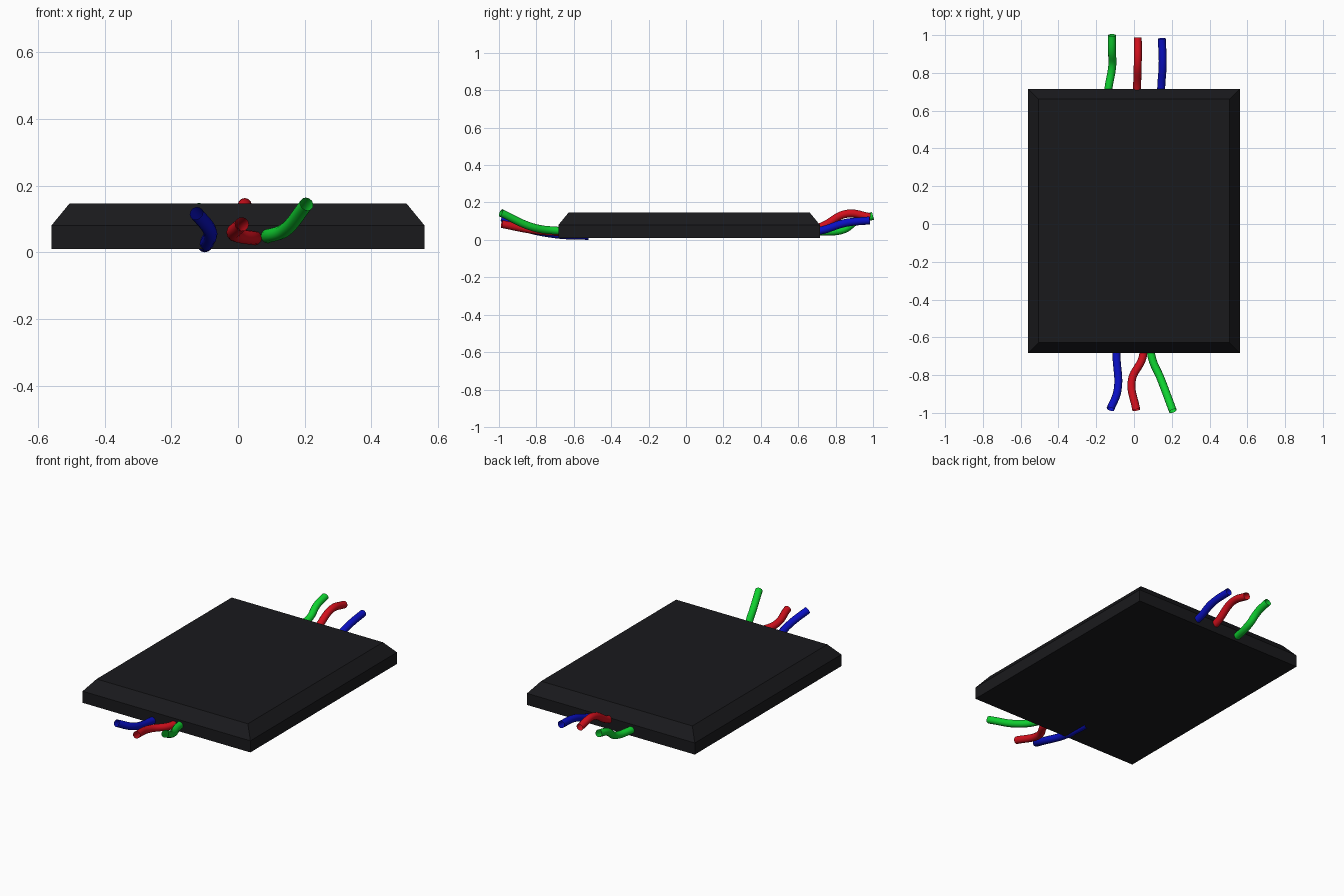
import bpy, bmesh

if "Cube" in bpy.data.objects:
    bpy.data.objects.remove(bpy.data.objects["Cube"])


def material(name, color):
    m = bpy.data.materials.new(name)
    m.diffuse_color = (*color, 1)
    m.use_nodes = True
    m.node_tree.nodes["Principled BSDF"].inputs["Base Color"].default_value = m.diffuse_color
    return m


black = material("black", (0.01, 0.01, 0.012))
red = material("red", (0.65, 0.005, 0.012))
green = material("green", (0.005, 0.65, 0.03))
blue = material("blue", (0.003, 0.005, 0.55))

# Flat case with a sloped rim around the top
bm = bmesh.new()
rings = []
for z, inset in ((0.01, 0), (0.08, 0), (0.147, 0.055)):
    x, y0, y1 = 0.56 - inset, -0.682 + inset, 0.716 - inset
    rings.append([bm.verts.new(p) for p in ((-x, y0, z), (x, y0, z), (x, y1, z), (-x, y1, z))])
bm.faces.new(rings[0][::-1])
bm.faces.new(rings[-1])
for a, b in zip(rings, rings[1:]):
    for i in range(4):
        j = (i + 1) % 4
        bm.faces.new((a[i], a[j], b[j], b[i]))
mesh = bpy.data.meshes.new("case")
bm.to_mesh(mesh)
bm.free()
case = bpy.data.objects.new("case", mesh)
case.data.materials.append(black)
bpy.context.collection.objects.link(case)


def wire(name, mat, points):
    cu = bpy.data.curves.new(name, 'CURVE')
    cu.dimensions = '3D'
    cu.bevel_depth = 0.021
    cu.bevel_resolution = 4
    sp = cu.splines.new('BEZIER')
    sp.resolution_u = 10
    sp.bezier_points.add(len(points) - 1)
    for bp, p in zip(sp.bezier_points, points):
        bp.co = p
        bp.handle_left_type = bp.handle_right_type = 'AUTO'
    cu.materials.append(mat)
    ob = bpy.data.objects.new(name, cu)
    bpy.context.collection.objects.link(ob)


# Wires leaving the front edge
wire("front_blue_wire", blue, [(-0.10, -0.52, 0.021), (-0.093, -0.70, 0.03),
                               (-0.087, -0.88, 0.07), (-0.125, -0.98, 0.117)])
wire("front_red_wire", red, [(0.045, -0.56, 0.045), (0.047, -0.70, 0.043),
                             (-0.012, -0.83, 0.055), (0.012, -0.985, 0.085)])
wire("front_green_wire", green, [(0.09, -0.56, 0.05), (0.093, -0.70, 0.05),
                                 (0.142, -0.82, 0.068), (0.206, -0.99, 0.145)])

# Wires leaving the back edge
wire("back_blue_wire", blue, [(0.145, 0.58, 0.035), (0.144, 0.72, 0.05),
                              (0.152, 0.85, 0.09), (0.147, 0.982, 0.104)])
wire("back_red_wire", red, [(0.012, 0.58, 0.045), (0.016, 0.72, 0.07),
                            (0.02, 0.86, 0.14), (0.02, 0.985, 0.122)])
wire("back_green_wire", green, [(-0.15, 0.58, 0.045), (-0.135, 0.72, 0.045),
                                (-0.115, 0.84, 0.055), (-0.117, 0.92, 0.107), (-0.117, 1.0, 0.128)])
